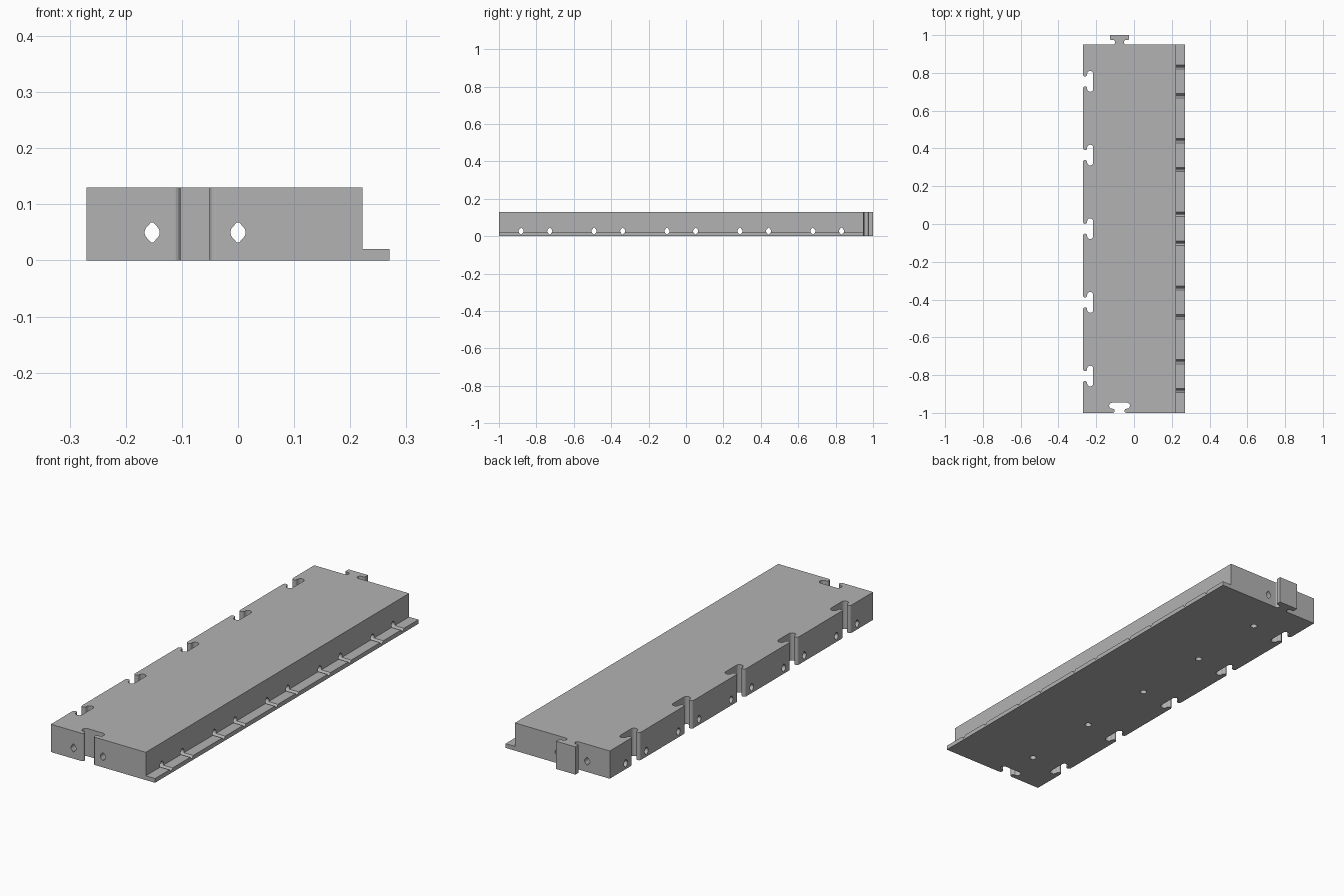
import bpy, bmesh
from math import cos, sin, radians
from mathutils import Vector

if "Cube" in bpy.data.objects:
    bpy.data.objects.remove(bpy.data.objects["Cube"])

FRONT, BACK, SIDE, TOP = -1.0, 0.95, 0.27, 0.13
JOINT_X = -0.0765                                  # axis of the end joint
HOLE = 0.0765                                      # hole offset from a joint axis
ROWS = [-0.805 + 0.39 * i for i in range(5)]       # side joints along the panel

grey = bpy.data.materials.new("light grey")
grey.use_nodes = True
GREY = (0.45, 0.45, 0.45, 1)
grey.diffuse_color = GREY
grey.node_tree.nodes["Principled BSDF"].inputs["Base Color"].default_value = GREY


def arc(cx, cy, r, start, end, steps=10):
    angles = [radians(start + (end - start) * i / steps) for i in range(steps + 1)]
    return [(cx + r * cos(a), cy + r * sin(a)) for a in angles]


def prisms(name, outlines, lo, hi, place):
    """Extrude every outline from lo to hi; place maps (u, v, t) to space."""
    bm = bmesh.new()
    for outline in outlines:
        ends = [[bm.verts.new(place(u, v, t)) for u, v in outline] for t in (lo, hi)]
        bm.faces.new(ends[0])
        bm.faces.new(ends[1])
        n = len(outline)
        for i in range(n):
            j = (i + 1) % n
            bm.faces.new((ends[0][i], ends[0][j], ends[1][j], ends[1][i]))
    bmesh.ops.recalc_face_normals(bm, faces=bm.faces)
    mesh = bpy.data.meshes.new(name)
    bm.to_mesh(mesh)
    bm.free()
    mesh.materials.append(grey)
    obj = bpy.data.objects.new(name, mesh)
    bpy.context.collection.objects.link(obj)
    return obj


def joint(half, origin, along, normal):
    """Mirror a half profile about its axis and set it on an edge."""
    o, a, n = Vector(origin), Vector(along), Vector(normal)
    pts = [o - a * w + n * d for w, d in half]
    pts += [o + a * w + n * d for w, d in reversed(half)]
    return [tuple(p) for p in pts]


# Half profiles of the T-shaped joints: (distance from axis, depth)
slot = arc(0.037, 0.011, 0.011, 270, 90) + arc(0.039, 0.038, 0.016, 270, 450)
tongue = arc(0.035, 0.012, 0.012, 270, 90) + arc(0.044, 0.03, 0.006, 270, 360) + [(0.05, 0.05)]

# Panel outline, counterclockwise from the front corner
outline = [(-SIDE, FRONT)]
outline += joint(slot, (JOINT_X, FRONT), (1, 0), (0, 1))
outline += [(SIDE, FRONT), (SIDE, BACK)]
outline += joint(tongue, (JOINT_X, BACK), (-1, 0), (0, 1))
outline += [(-SIDE, BACK)]
for y in reversed(ROWS):
    outline += joint(slot, (-SIDE, y), (0, -1), (1, 0))
panel = prisms("deck_panel", [outline], 0, TOP, lambda u, v, t: (u, v, t))


def hole(u, v):
    """Round hole with a blunt point above and below."""
    r, tip = 0.0135, 0.018
    pts = arc(0, 0, r, -45, 45, 8) + [(0.002, tip), (-0.002, tip)]
    pts += arc(0, 0, r, 135, 225, 8) + [(-0.002, -tip), (0.002, -tip)]
    return [(u + a, v + b) for a, b in pts]


# Cutters: step above the lip, lengthwise and crosswise tunnels, blind holes below
step = [(0.222, 0.02), (0.4, 0.02), (0.4, 0.3), (0.222, 0.3)]
cutters = [
    prisms("lip_step_cutter", [step], -1.2, 1.2, lambda u, v, t: (u, t, v)),
    prisms("long_tunnel_cutter", [hole(JOINT_X + s * HOLE, 0.05) for s in (-1, 1)],
           -1.2, 1.2, lambda u, v, t: (u, t, v)),
    prisms("cross_tunnel_cutter", [hole(y + s * HOLE, 0.027) for y in ROWS for s in (-1, 1)],
           -0.5, 0.5, lambda u, v, t: (t, u, v)),
    prisms("underside_hole_cutter", [arc(JOINT_X, y, 0.015, 0, 345, 23) for y in ROWS],
           -0.05, 0.06, lambda u, v, t: (u, v, t)),
]
for cutter in cutters:
    cutter.hide_render = True
    mod = panel.modifiers.new(cutter.name, "BOOLEAN")
    mod.operation, mod.solver, mod.object = "DIFFERENCE", "EXACT", cutter

# Bake the cuts and drop the cutters
bpy.context.view_layer.update()
graph = bpy.context.evaluated_depsgraph_get()
cut_mesh = bpy.data.meshes.new_from_object(panel.evaluated_get(graph))
panel.modifiers.clear()
panel.data = cut_mesh
for cutter in cutters:
    bpy.data.objects.remove(cutter)
